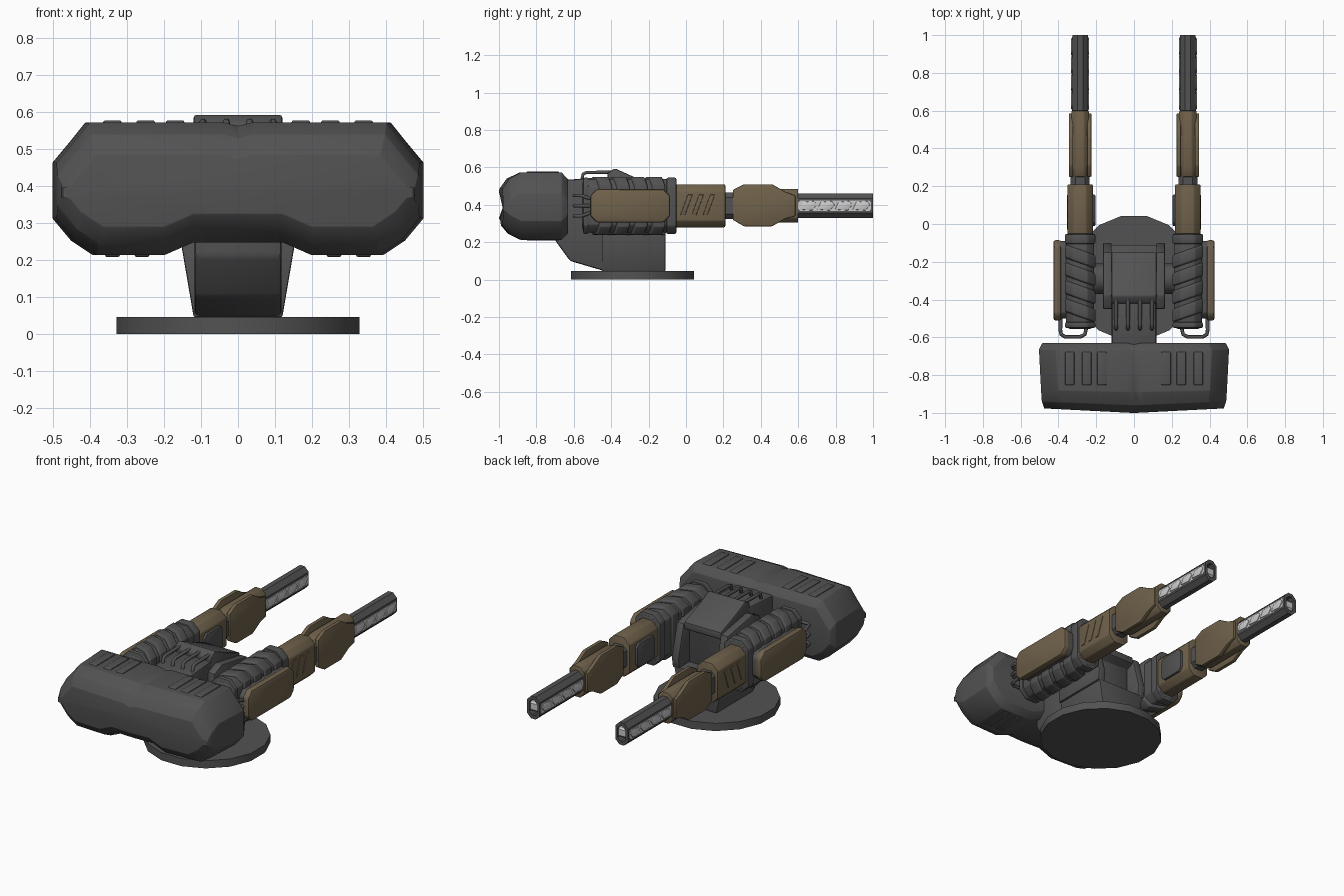
import bpy, bmesh, math
from mathutils import Vector

if "Cube" in bpy.data.objects:
    bpy.data.objects.remove(bpy.data.objects["Cube"])


def material(name, rgb):
    m = bpy.data.materials.new(name)
    m.diffuse_color = (*rgb, 1)
    m.use_nodes = True
    m.node_tree.nodes["Principled BSDF"].inputs["Base Color"].default_value = m.diffuse_color
    return m


GREY = material("dark_grey", (0.085, 0.085, 0.085))
BROWN = material("tan_brown", (0.16, 0.12, 0.07))
LIGHT = material("light_metal", (0.6, 0.6, 0.6))


def finish(ob, mat, mirror):
    ob.data.materials.append(mat)
    bpy.context.collection.objects.link(ob)
    if mirror:
        ob.modifiers.new("mirror", 'MIRROR').use_mirror_merge = False
    return ob


def loft(name, rings, mat=GREY, bevel=0.0, mirror=False, segments=2):
    """Skin a row of equal-length point rings and cap both ends."""
    bm = bmesh.new()
    vs = [[bm.verts.new(p) for p in r] for r in rings]
    n = len(vs[0])
    for a, b in zip(vs, vs[1:]):
        for i in range(n):
            bm.faces.new((a[i], a[(i + 1) % n], b[(i + 1) % n], b[i]))
    bm.faces.new(vs[0])
    bm.faces.new(vs[-1][::-1])
    bmesh.ops.recalc_face_normals(bm, faces=bm.faces)
    if bevel:
        sharp = [e for e in bm.edges if e.calc_face_angle(0) > math.radians(25)]
        bmesh.ops.bevel(bm, geom=sharp, offset=bevel, segments=segments, profile=0.5,
                        affect='EDGES', clamp_overlap=True)
    me = bpy.data.meshes.new(name)
    bm.to_mesh(me)
    bm.free()
    ob = finish(bpy.data.objects.new(name, me), mat, mirror)
    bpy.ops.object.select_all(action='DESELECT')
    bpy.context.view_layer.objects.active = ob
    ob.select_set(True)
    bpy.ops.object.shade_smooth_by_angle(angle=math.radians(32))
    return ob


def octagon(y, hx, hz, c, cx=0.285, cz=0.395, shear=0.0):
    """Chamfered rectangle across the gun axis."""
    pts = [(hx, hz - c), (hx - c, hz), (c - hx, hz), (-hx, hz - c),
           (-hx, c - hz), (c - hx, -hz), (hx - c, -hz), (hx, c - hz)]
    return [Vector((cx + x, y + shear * x, cz + z)) for x, z in pts]


def prism(name, profile, x0, x1, mat=GREY, bevel=0.0, mirror=False):
    """Extrude a (y, z) side profile from x0 to x1."""
    return loft(name, [[Vector((x, y, z)) for y, z in profile] for x in (x0, x1)],
                mat, bevel, mirror)


def rect(y0, y1, z0, z1, c):
    return [(y0, z0 + c), (y0 + c, z0), (y1 - c, z0), (y1, z0 + c),
            (y1, z1 - c), (y1 - c, z1), (y0 + c, z1), (y0, z1 - c)]


def pipe(name, pts, r, mirror=True):
    cu = bpy.data.curves.new(name, 'CURVE')
    cu.dimensions = '3D'
    cu.bevel_depth, cu.bevel_resolution, cu.use_fill_caps = r, 1, True
    sp = cu.splines.new('POLY')
    sp.points.add(len(pts) - 1)
    for p, co in zip(sp.points, pts):
        p.co = (*co, 1)
    return finish(bpy.data.objects.new(name, cu), GREY, mirror)


# Base disc, 16 sided
def disc(z):
    return [Vector((0.335 * math.cos(a), -0.285 + 0.335 * math.sin(a), z))
            for a in ((i + 0.5) * math.pi / 8 for i in range(16))]


loft("base_disc", [disc(0), disc(0.045)])

# Pedestal flaring upwards, and neck running back to the counterweight
loft("pedestal", [[Vector((sx * w, y, z)) for sx, y in ((-1, -0.45), (1, -0.45), (1, -0.11), (-1, -0.11))]
                  for w, z in ((0.12, 0.045), (0.155, 0.25))], bevel=0.006)
prism("neck", [(-0.40, 0.045), (-0.45, 0.05), (-0.62, 0.10), (-0.70, 0.21),
               (-0.70, 0.53), (-0.40, 0.55)], -0.118, 0.118, bevel=0.012)

# Central housing: cheeks, sloped hood, yoke axle
prism("cheek", [(-0.45, 0.24), (-0.11, 0.24), (-0.10, 0.30), (-0.15, 0.49),
                (-0.38, 0.53), (-0.45, 0.50)], 0.118, 0.165, bevel=0.008, mirror=True)
prism("hood", [(-0.42, 0.24), (-0.20, 0.24), (-0.20, 0.44), (-0.15, 0.46), (-0.15, 0.50),
               (-0.28, 0.55), (-0.38, 0.595), (-0.42, 0.57)], -0.12, 0.12, bevel=0.008)
prism("yoke_axle", [(-0.29 + 0.08 * math.cos(a), 0.39 + 0.08 * math.sin(a))
                    for a in (i * math.pi / 8 for i in range(16))], -0.22, 0.22)
for x in (0.032, 0.095):
    pipe("neck_rib", [(x, -0.56, 0.52), (x, -0.55, 0.565), (x, -0.53, 0.573), (x, -0.37, 0.575)], 0.01)


# Counterweight: chamfered block with a bulged back and an arch over the neck
def weight_ring(y, w, lo, hi, bulge):
    half = [(0.04, hi), (w - 0.09, hi), (w - 0.05, hi - 0.05), (w, hi - 0.11), (w, lo + 0.10),
            (w - 0.05, lo + 0.04), (w - 0.11, lo), (0.2, lo), (0.12, lo + 0.035)]
    pts = [(0, hi - 0.01)] + half + [(0, lo + 0.035)] + [(-x, z) for x, z in reversed(half)]
    return [Vector((x, y - bulge * (1 - abs(x) / 0.5), z)) for x, z in pts]


loft("counterweight", [weight_ring(-0.63, 0.485, 0.25, 0.535, 0),
                       weight_ring(-0.665, 0.503, 0.213, 0.573, 0),
                       weight_ring(-0.88, 0.492, 0.213, 0.573, 0.01),
                       weight_ring(-0.94, 0.488, 0.245, 0.54, 0.02),
                       weight_ring(-0.975, 0.475, 0.29, 0.485, 0.025)], bevel=0.012)
for x in (0.17, 0.25, 0.34):
    prism("counterweight_ridge", [(-0.86, 0.56), (-0.67, 0.56), (-0.68, 0.578), (-0.85, 0.578)],
          x - 0.025, x + 0.025, bevel=0.005, mirror=True)
for x in (0.26, 0.34):
    prism("counterweight_lower_ridge", [(-0.86, 0.225), (-0.67, 0.225), (-0.68, 0.208), (-0.85, 0.208)],
          x - 0.02, x + 0.02, bevel=0.005, mirror=True)

# Gun pods with slanted wrap-around slats
loft("pod", [octagon(-0.555, 0.06, 0.125, 0.035), octagon(-0.53, 0.074, 0.142, 0.04),
             octagon(-0.08, 0.074, 0.142, 0.04), octagon(-0.05, 0.068, 0.135, 0.04)],
     bevel=0.006, mirror=True)
for i in range(4):
    y = -0.17 - 0.095 * i
    loft("pod_slat", [octagon(y + d, 0.081 - k, 0.155 - k, 0.042, shear=0.35)
                      for d, k in ((-0.038, 0.008), (-0.03, 0), (0.026, 0), (0.034, 0.008))],
         bevel=0.003, mirror=True)
for name, y0, y1 in (("pod_front_collar", -0.105, -0.052), ("pod_rear_collar", -0.55, -0.52)):
    loft(name, [octagon(y, 0.08, 0.15, 0.042) for y in (y0, y1)], bevel=0.008, mirror=True)

# Armour panel on the outer side of each pod
prism("panel_backing", rect(-0.50, -0.09, 0.315, 0.475, 0.03), 0.34, 0.405, bevel=0.008, mirror=True)
prism("side_panel", rect(-0.512, -0.085, 0.305, 0.485, 0.035), 0.385, 0.427, BROWN, 0.014, True)

# Rear hydraulic pipes
for z, dz in ((0.34, 0.025), (0.395, 0.0), (0.45, -0.025)):
    pipe("rear_pipe", [(0.388, -0.49, z + dz), (0.39, -0.56, z), (0.385, -0.585, z), (0.365, -0.597, z),
                       (0.285, -0.597, z), (0.26, -0.585, z), (0.25, -0.54, z)], 0.01)

# Rear sleeve of each gun with slanted vents and an inner plate
loft("rear_sleeve", [octagon(y, 0.067, 0.115, 0.035) for y in (-0.06, 0.21)], BROWN, 0.006, True)
for i in range(3):
    y = -0.03 + 0.06 * i
    prism("sleeve_vent", [(y, 0.345), (y + 0.025, 0.345), (y + 0.065, 0.455), (y + 0.04, 0.455)],
          0.34, 0.356, BROWN, 0.004, True)
prism("sleeve_inner_plate", rect(-0.01, 0.155, 0.32, 0.46, 0.02), 0.205, 0.23, GREY, 0.004, True)

# Joint between the sleeves
loft("barrel_joint", [octagon(y, 0.05, 0.07, 0.025) for y in (0.2, 0.26)], mirror=True)

# Front sleeve with flared side plates
loft("front_sleeve", [octagon(y, 0.046, hz, 0.025) for y, hz in
                      ((0.25, 0.075), (0.30, 0.09), (0.60, 0.09))], BROWN, 0.005, True)
PLATE = [(0.25, 0.32), (0.31, 0.285), (0.46, 0.285), (0.53, 0.325), (0.585, 0.34),
         (0.585, 0.45), (0.53, 0.47), (0.46, 0.51), (0.31, 0.51), (0.25, 0.48)]
for name, x0, x1 in (("outer_shield", 0.322, 0.345), ("inner_shield", 0.225, 0.248)):
    prism(name, PLATE, x0, x1, BROWN, 0.005, True)

# Octagonal barrel with a hollow muzzle
loft("barrel", [octagon(0.58, 0.041, 0.065, 0.026), octagon(1.0, 0.041, 0.065, 0.026),
                octagon(1.0, 0.026, 0.045, 0.018), octagon(0.9, 0.026, 0.045, 0.018)], mirror=True)
# Light inlays along both barrel flanks
prism("barrel_inlay", rect(0.60, 0.99, 0.367, 0.423, 0.01), 0.242, 0.328, LIGHT, 0, True)
for i in range(4):
    y = 0.605 + 0.095 * i
    prism("barrel_scale", [(y, 0.375), (y + 0.07, 0.37), (y + 0.095, 0.40), (y + 0.08, 0.42), (y + 0.02, 0.415)],
          0.237, 0.333, LIGHT, 0.003, True)
